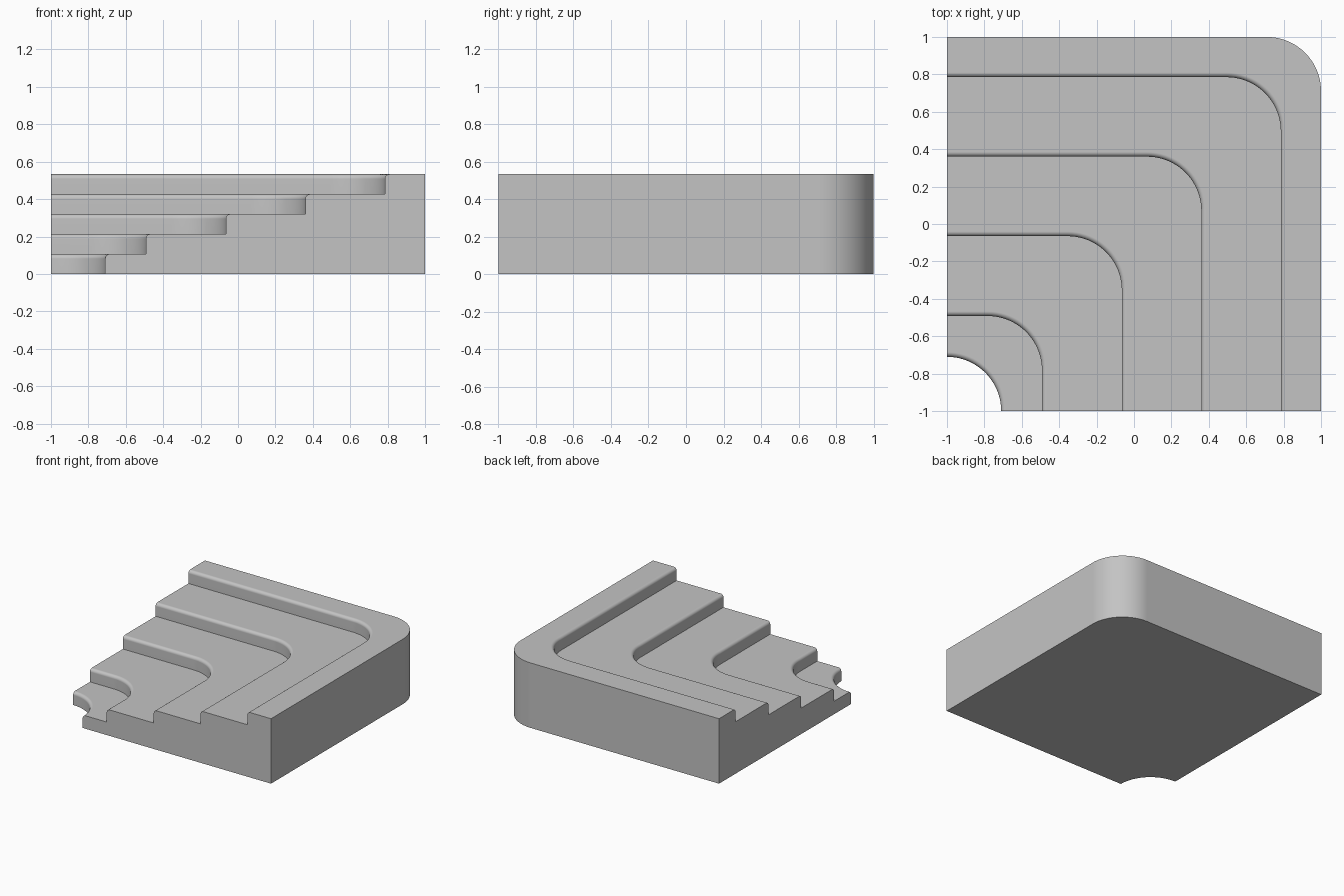
import bpy, bmesh, math

if "Cube" in bpy.data.objects:
    bpy.data.objects.remove(bpy.data.objects["Cube"], do_unlink=True)

RISE = 0.533 / 5      # height of one step
RADIUS = 0.29         # plan radius of every corner
ROUND = 0.025         # rounded nosing of each step
ROUND_SEGS = 6
ARC_SEGS = 20
RISERS = [-0.71, -0.492, -0.065, 0.36, 0.785]

# Stair section: riser position, distance outward from the riser, height
section = []
for i, edge in enumerate(RISERS):
    top = RISE * (i + 1)
    section.append((edge, 0, RISE * i))
    for k in range(ROUND_SEGS + 1):
        a = math.pi / 2 * k / ROUND_SEGS
        section.append((edge, ROUND * (1 - math.cos(a)), top - ROUND * (1 - math.sin(a))))
section += [(1, 0, RISE * 5), (1, 0, 0)]


def corner_path(edge, out, z):
    """L-shaped line with a rounded corner, from the left side to the front."""
    c = edge - RADIUS
    r = RADIUS + out
    pts = [(-1, c + r, z)]
    for k in range(ARC_SEGS + 1):
        a = math.pi / 2 * (1 - k / ARC_SEGS)
        pts.append((c + r * math.cos(a), c + r * math.sin(a), z))
    return pts + [(c + r, -1, z)]


# Sweep the section around the corner and cap both cut ends
bm = bmesh.new()
rings = [[bm.verts.new(p) for p in corner_path(*s)] for s in section]
for ring, following in zip(rings, rings[1:] + rings[:1]):
    for j in range(len(ring) - 1):
        bm.faces.new((ring[j], ring[j + 1], following[j + 1], following[j]))
bm.faces.new([ring[0] for ring in rings])
bm.faces.new([ring[-1] for ring in reversed(rings)])
bmesh.ops.remove_doubles(bm, verts=bm.verts, dist=0.0005)
bmesh.ops.recalc_face_normals(bm, faces=bm.faces)
mesh = bpy.data.meshes.new("corner_steps")
bm.to_mesh(mesh)
bm.free()

steps = bpy.data.objects.new("corner_steps", mesh)
bpy.context.collection.objects.link(steps)

# Plain grey stone
grey = bpy.data.materials.new("stone_grey")
grey.use_nodes = True
colour = (0.55, 0.55, 0.55, 1)
grey.diffuse_color = colour
grey.node_tree.nodes["Principled BSDF"].inputs["Base Color"].default_value = colour
mesh.materials.append(grey)

# Smooth curves, crisp edges, flat treads
bpy.ops.object.select_all(action="DESELECT")
steps.select_set(True)
bpy.context.view_layer.objects.active = steps
bpy.ops.object.shade_smooth_by_angle(angle=math.radians(30))
weighted = steps.modifiers.new("flat_treads", "WEIGHTED_NORMAL")
weighted.keep_sharp = True
